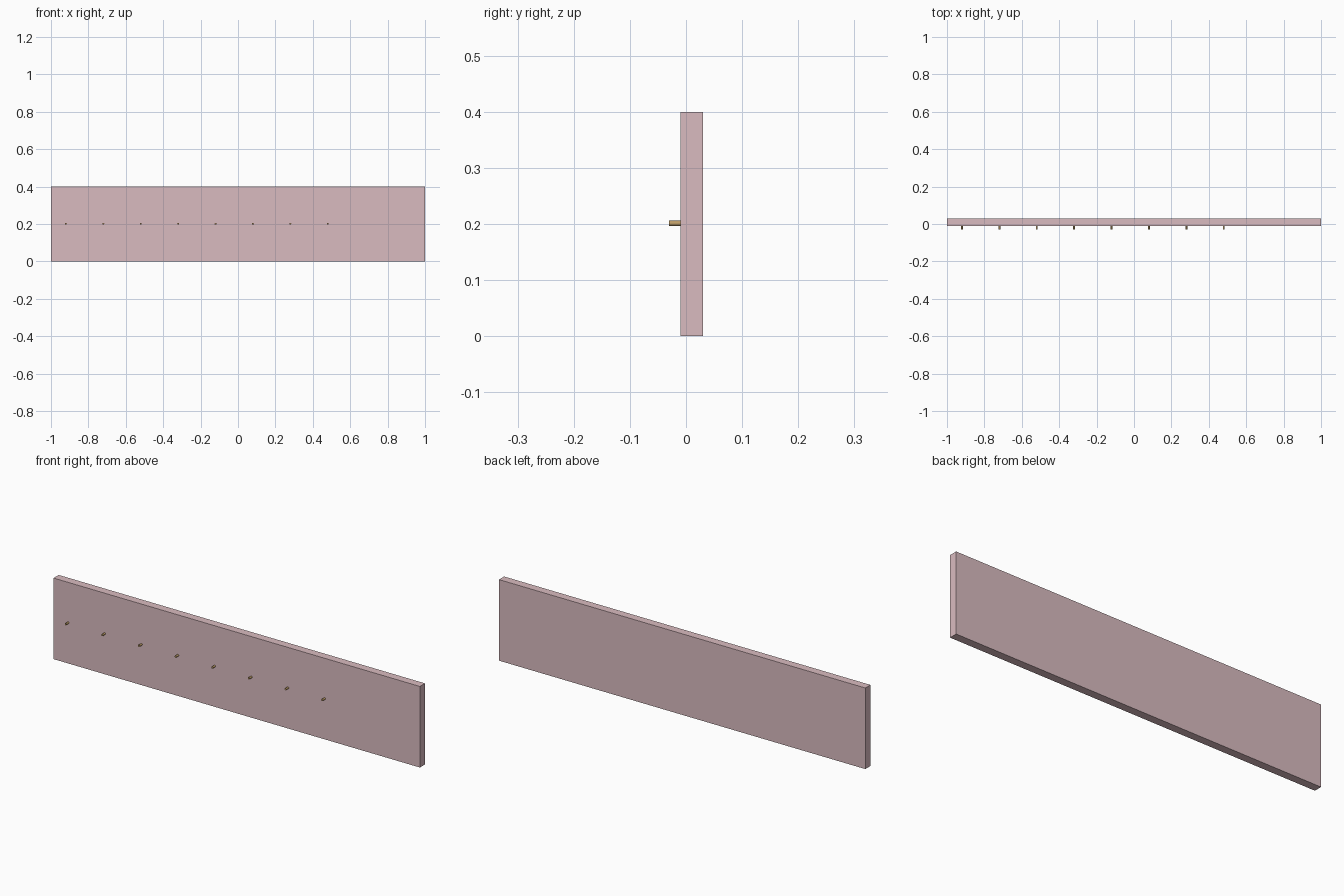
import bpy
from math import pi

if "Cube" in bpy.data.objects:
    bpy.data.objects.remove(bpy.data.objects["Cube"])


def material(name, color):
    m = bpy.data.materials.new(name)
    m.diffuse_color = (*color, 1)
    m.use_nodes = True
    m.node_tree.nodes["Principled BSDF"].inputs["Base Color"].default_value = m.diffuse_color
    return m


pink = material("pale_pink", (0.70, 0.50, 0.53))
tan = material("tan_wood", (0.52, 0.34, 0.14))


def box(name, lo, hi, mat):
    centre = [(a + b) / 2 for a, b in zip(lo, hi)]
    bpy.ops.mesh.primitive_cube_add(size=1, location=centre)
    ob = bpy.context.object
    ob.name = name
    ob.scale = [b - a for a, b in zip(lo, hi)]
    bpy.ops.object.transform_apply(location=False, rotation=False, scale=True)
    ob.data.materials.append(mat)
    return ob


# Back board
box("back_board", (-1, -0.01, 0), (1, 0.03, 0.4), pink)

# Rail let into the board, practically flush with its front face
box("inlaid_rail", (-0.99, -0.0097, 0.10), (0.99, 0.01, 0.14), tan)

# Row of evenly spaced pegs on the front, ending short of the right side
for i in range(8):
    bpy.ops.mesh.primitive_cylinder_add(
        vertices=12, radius=0.005, depth=0.02,
        location=(-0.92 + 0.2 * i, -0.02, 0.201), rotation=(pi / 2, 0, 0))
    peg = bpy.context.object
    peg.name = f"peg_{i + 1}"
    peg.data.materials.append(tan)
    bpy.ops.object.shade_smooth_by_angle()
